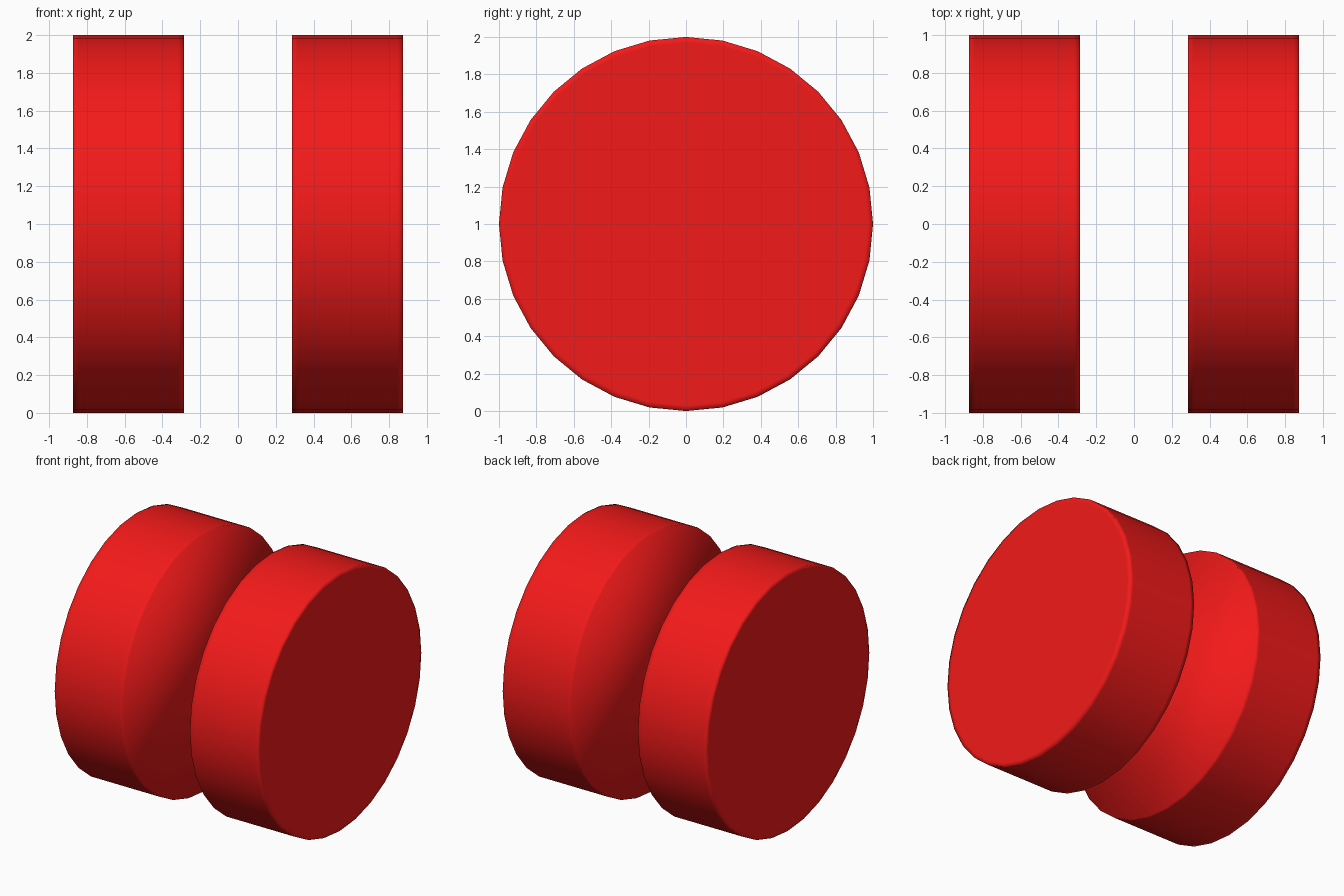
import bpy, bmesh, math

if "Cube" in bpy.data.objects:
    bpy.data.objects.remove(bpy.data.objects["Cube"])

SIDES = 32
RADIUS = 1.0
INNER, OUTER = 0.287, 0.873   # x range of each disc
LOOP = 0.03                   # support loops that keep the rims crisp

red = bpy.data.materials.new("red")
red.diffuse_color = (0.9, 0.01, 0.01, 1)
red.use_nodes = True
red.node_tree.nodes["Principled BSDF"].inputs["Base Color"].default_value = red.diffuse_color


def ring(bm, x, r):
    return [bm.verts.new((x, r * math.sin(a), RADIUS + r * math.cos(a)))
            for a in (2 * math.pi * i / SIDES for i in range(SIDES))]


def disc(name, side):
    bm = bmesh.new()
    # profile from the inner rim, along the wall, to the inset outer cap
    profile = [(INNER, RADIUS), (INNER + LOOP, RADIUS), (OUTER - LOOP, RADIUS),
               (OUTER, RADIUS), (OUTER, RADIUS - LOOP)]
    rings = [ring(bm, side * x, r) for x, r in profile]
    for a, b in zip(rings, rings[1:]):
        for i in range(SIDES):
            j = (i + 1) % SIDES
            bm.faces.new((a[i], a[j], b[j], b[i]))
    # flat caps
    bm.faces.new(rings[0])
    bm.faces.new(rings[-1])
    bmesh.ops.recalc_face_normals(bm, faces=bm.faces)
    for f in bm.faces:
        f.smooth = True
    mesh = bpy.data.meshes.new(name)
    bm.to_mesh(mesh)
    bm.free()
    mesh.materials.append(red)
    obj = bpy.data.objects.new(name, mesh)
    bpy.context.collection.objects.link(obj)


# two matching halves with an open gap between them
disc("left_disc", -1)
disc("right_disc", 1)
